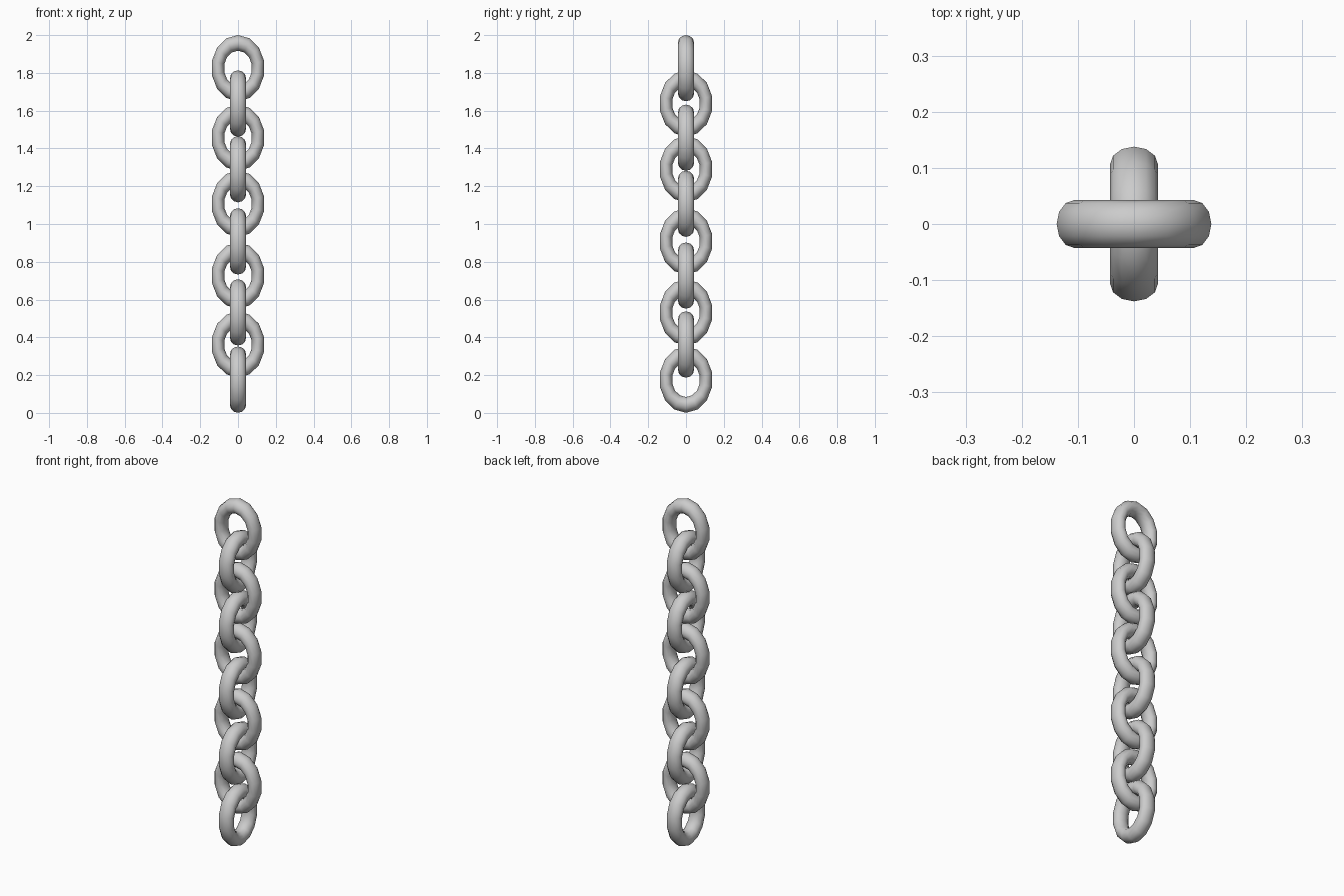
import bpy
from math import pi

if "Cube" in bpy.data.objects:
    bpy.data.objects.remove(bpy.data.objects["Cube"])

# Heights of the link centres, top to bottom; links alternate by a quarter turn
CENTRES = [1.825, 1.638, 1.457, 1.290, 1.107, 0.908, 0.727, 0.532, 0.362, 0.176]


def make_link(index, z):
    # Torus laid along local x, stood upright so a vertex points up
    bpy.ops.mesh.primitive_torus_add(
        major_segments=14, minor_segments=12, major_radius=1.0, minor_radius=0.31)
    link = bpy.context.object
    link.name = f"chain_link_{index + 1}"
    # Oval stretch: local x = height, local y = width, local z = thickness
    link.scale = (0.1338, 0.108, 0.139)
    bpy.ops.object.transform_apply(location=False, rotation=False, scale=True)
    link.rotation_euler = (0, -pi / 2, pi / 2 if index % 2 == 0 else 0)
    link.location = (0, 0, z)
    bpy.ops.object.shade_smooth()


# Chain of interlocked links
for i, z in enumerate(CENTRES):
    make_link(i, z)
